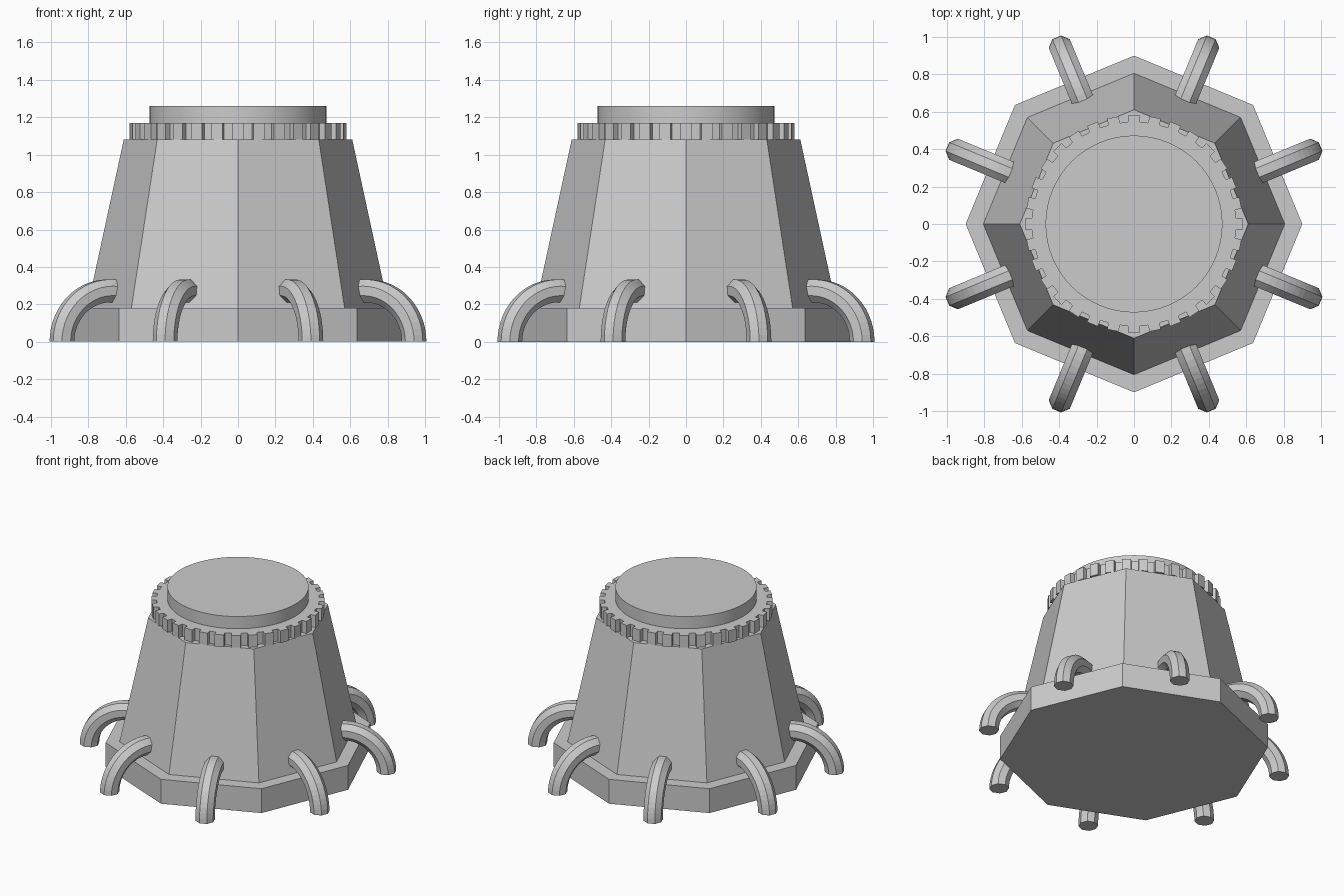
import bpy, bmesh, math

if "Cube" in bpy.data.objects:
    bpy.data.objects.remove(bpy.data.objects["Cube"])

grey = bpy.data.materials.new("plain grey")
grey.diffuse_color = (0.6, 0.6, 0.6, 1)
grey.use_nodes = True
grey.node_tree.nodes["Principled BSDF"].inputs["Base Color"].default_value = grey.diffuse_color


def make(name, bm):
    bmesh.ops.recalc_face_normals(bm, faces=bm.faces)
    mesh = bpy.data.meshes.new(name)
    bm.to_mesh(mesh)
    bm.free()
    mesh.materials.append(grey)
    ob = bpy.data.objects.new(name, mesh)
    bpy.context.collection.objects.link(ob)
    return ob


def ring(r, n):
    return [(r * math.cos(2 * math.pi * i / n), r * math.sin(2 * math.pi * i / n)) for i in range(n)]


def loft(name, sections):
    """Closed solid through 3D sections with equal point counts."""
    bm = bmesh.new()
    loops = [[bm.verts.new(p) for p in s] for s in sections]
    n = len(loops[0])
    for a, b in zip(loops, loops[1:]):
        for i in range(n):
            j = (i + 1) % n
            bm.faces.new((a[i], a[j], b[j], b[i]))
    bm.faces.new(loops[0])
    bm.faces.new(loops[-1])
    return make(name, bm)


def prism(name, bottom, top, z0, z1):
    return loft(name, [[(x, y, z0) for x, y in bottom], [(x, y, z1) for x, y in top]])


# Octagonal plinth and tapered body
prism("base_plinth", ring(0.9, 8), ring(0.9, 8), 0, 0.18)
prism("tapered_body", ring(0.806, 8), ring(0.611, 8), 0.18, 1.08)

# Toothed ring: one outline with square teeth
TEETH = 32
outline = []
for k in range(TEETH):
    a = 2 * math.pi * k / TEETH
    for r, half in ((0.545, -0.031), (0.58, -0.031), (0.58, 0.031), (0.545, 0.031)):
        c, s = math.cos(a), math.sin(a)
        outline.append((r * c - half * s, r * s + half * c))
prism("toothed_ring", outline, outline, 1.08, 1.17)

# Round cap
cap = prism("top_cap", ring(0.473, 64), ring(0.473, 64), 1.17, 1.26)

# Curved pipes from the body down to the ground
R, TUBE, CENTRE, STEPS = 0.272, 0.066, 0.747, 18
for k in range(8):
    a = math.radians(22.5 + 45 * k)
    c, s = math.cos(a), math.sin(a)
    sections = []
    for i in range(STEPS + 1):
        t = math.radians(115) * i / STEPS
        sec = []
        for m in range(8):
            b = math.radians(22.5 + 45 * m)
            rad = R + TUBE * math.cos(b)
            side = TUBE * math.sin(b)
            r, z = CENTRE + rad * math.cos(t), rad * math.sin(t)
            sec.append((r * c - side * s, r * s + side * c, z))
        sections.append(sec)
    loft(f"curved_pipe_{k + 1}", sections)

# Smooth the cap wall only, keeping its rims sharp
bpy.context.view_layer.objects.active = cap
cap.select_set(True)
bpy.ops.object.shade_smooth_by_angle(angle=math.radians(30))
